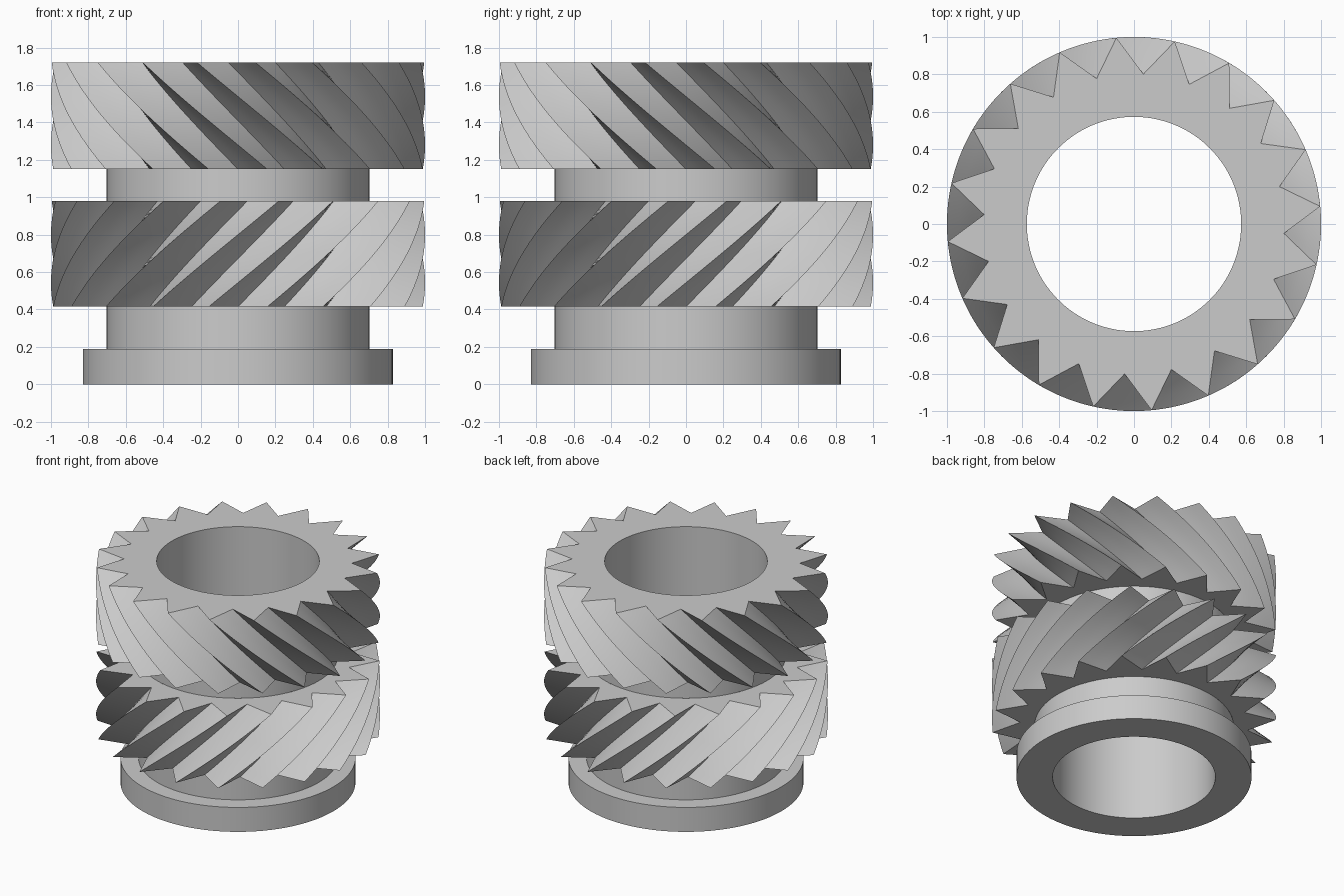
import bpy, bmesh
from math import radians, cos, sin
from mathutils import Vector

if "Cube" in bpy.data.objects:
    bpy.data.objects.remove(bpy.data.objects["Cube"])

TEETH, SUB = 20, 3            # teeth, points per tooth flank
N = TEETH * 2 * SUB           # points in every ring
BORE, HUB, FLANGE, ROOT, TIP = 0.573, 0.702, 0.828, 0.803, 1.0
TWIST, SLICES = 39.6, 20


def circle(r, z, phase=0.0):
    return [Vector((r * cos(a), r * sin(a), z))
            for a in (radians(phase + 360 * i / N) for i in range(N))]


def star(z, phase):
    """Ring of pointed teeth; a tip sits at the phase angle."""
    corners = []
    for k in range(TEETH * 2):
        a = radians(phase + k * 180 / TEETH)
        r = ROOT if k % 2 else TIP
        corners.append(Vector((r * cos(a), r * sin(a), z)))
    return [corners[k].lerp(corners[(k + 1) % len(corners)], s / SUB)
            for k in range(len(corners)) for s in range(SUB)]


def loft(name, strips):
    """Skin each list of rings into one mesh object."""
    bm = bmesh.new()
    for rings in strips:
        rows = [[bm.verts.new(p) for p in ring] for ring in rings]
        for a, b in zip(rows, rows[1:]):
            for i in range(N):
                j = (i + 1) % N
                bm.faces.new((a[i], a[j], b[j], b[i]))
    bmesh.ops.remove_doubles(bm, verts=bm.verts, dist=1e-5)
    mesh = bpy.data.meshes.new(name)
    bm.to_mesh(mesh)
    bm.free()
    ob = bpy.data.objects.new(name, mesh)
    bpy.context.collection.objects.link(ob)
    bpy.ops.object.select_all(action='DESELECT')
    ob.select_set(True)
    bpy.context.view_layer.objects.active = ob
    bpy.ops.object.shade_smooth_by_angle(angle=radians(30))
    return ob


def gear(name, z0, z1, twist, top_inner):
    """Helical gear with end faces running in to the hub or the bore."""
    start = 180 / TEETH
    rings = [circle(HUB, z0, start)]
    for s in range(SLICES + 1):
        t = s / SLICES
        rings.append(star(z0 + (z1 - z0) * t, start + twist * t))
    rings.append(circle(top_inner, z1, start + twist))
    loft(name, [rings])


# Hub: bore, base flange, neck, and the collar between the gears
base = [(BORE, 1.72), (BORE, 0), (FLANGE, 0), (FLANGE, 0.19), (HUB, 0.19), (HUB, 0.415)]
collar = [(HUB, 0.98), (HUB, 1.15)]
loft("hub", [[circle(r, z, 2.4) for r, z in part] for part in (base, collar)])

# Two helical gears of opposite hand
gear("lower_gear", 0.415, 0.98, TWIST, HUB)
gear("upper_gear", 1.15, 1.72, -TWIST, BORE)
